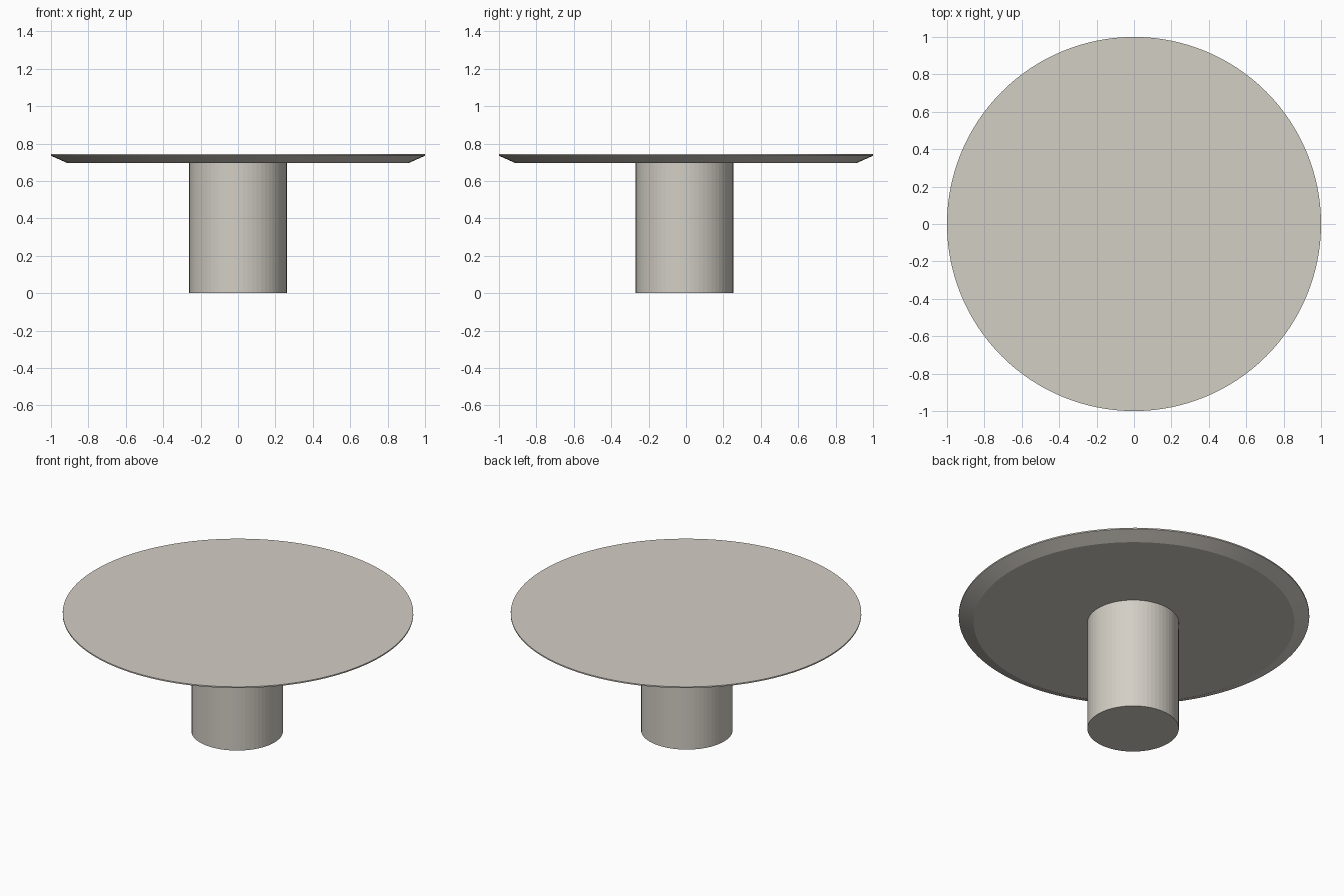
import bpy, bmesh, math

if "Cube" in bpy.data.objects:
    bpy.data.objects.remove(bpy.data.objects["Cube"])

stone = bpy.data.materials.new("warm_grey_stone")
stone.diffuse_color = (0.65, 0.62, 0.56, 1)
stone.use_nodes = True
stone.node_tree.nodes["Principled BSDF"].inputs["Base Color"].default_value = stone.diffuse_color


def lathe(name, profile, sides, center_y=0.0, smooth=False):
    """Closed round solid from (radius, z) rings, bottom to top."""
    bm = bmesh.new()
    rings = []
    for r, z in profile:
        rings.append([bm.verts.new((r * math.cos(2 * math.pi * i / sides),
                                    center_y + r * math.sin(2 * math.pi * i / sides), z))
                      for i in range(sides)])
    for a, b in zip(rings, rings[1:]):
        for i in range(sides):
            j = (i + 1) % sides
            bm.faces.new((a[i], a[j], b[j], b[i]))
    bm.faces.new(rings[0][::-1])
    bm.faces.new(rings[-1])
    mesh = bpy.data.meshes.new(name)
    bm.to_mesh(mesh)
    bm.free()
    mesh.materials.append(stone)
    obj = bpy.data.objects.new(name, mesh)
    bpy.context.collection.objects.link(obj)
    if smooth:
        bpy.ops.object.select_all(action='DESELECT')
        obj.select_set(True)
        bpy.context.view_layer.objects.active = obj
        bpy.ops.object.shade_smooth_by_angle(angle=math.radians(20))
    return obj


# Round top with a thin rim and an undercut bevel
lathe("table_top", [(0.915, 0.697), (1.0, 0.735), (1.0, 0.743)], 128, smooth=True)

# Faceted round column
lathe("pedestal", [(0.261, 0.0), (0.261, 0.697)], 64, center_y=-0.008)
